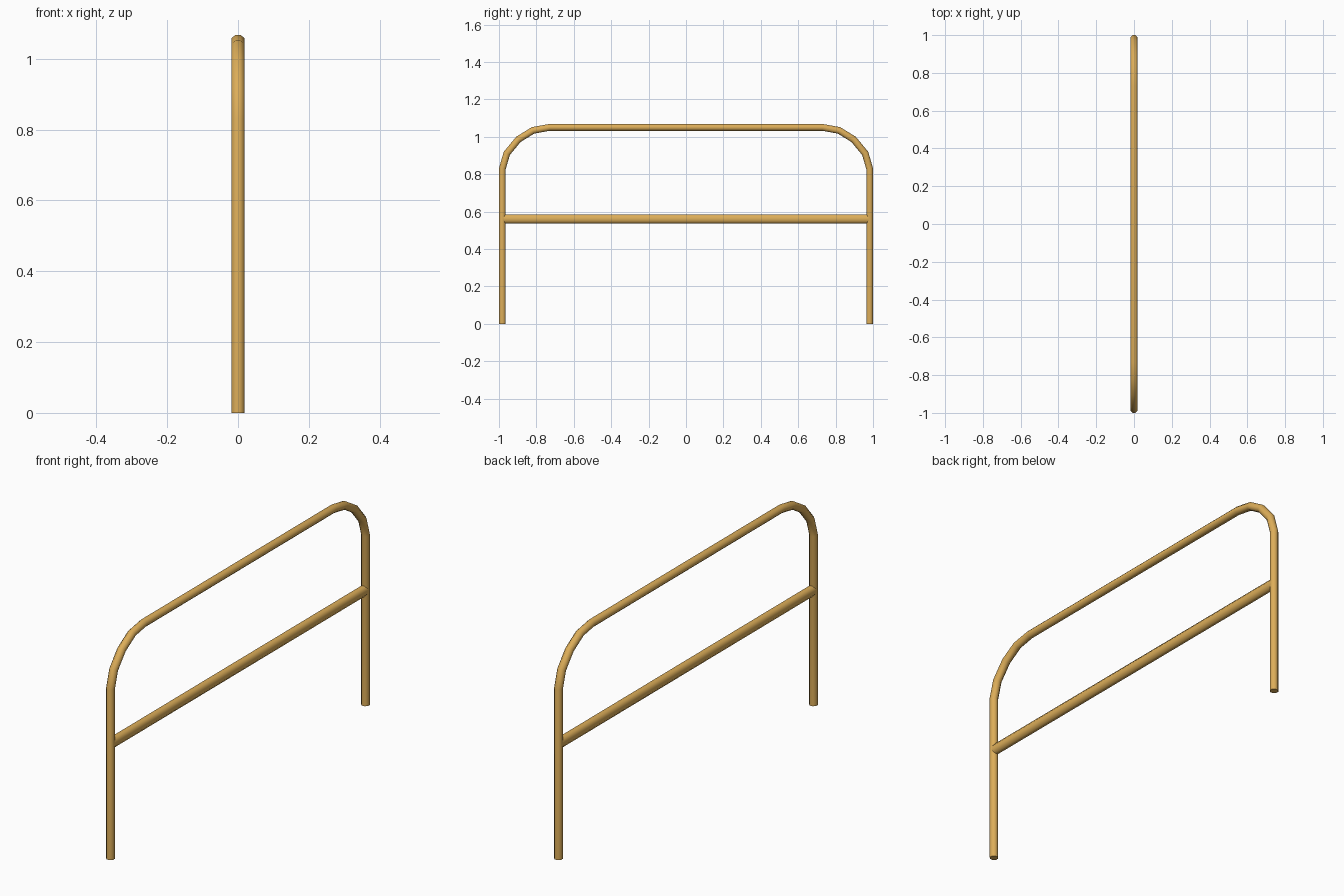
import bpy, bmesh, math
from mathutils import Vector

if "Cube" in bpy.data.objects:
    bpy.data.objects.remove(bpy.data.objects["Cube"])

SIDES = 8
paint = bpy.data.materials.new("ochre_paint")
paint.diffuse_color = (0.72, 0.42, 0.1, 1)
paint.use_nodes = True
paint.node_tree.nodes["Principled BSDF"].inputs["Base Color"].default_value = paint.diffuse_color


def tube(name, path, half_x, half_n):
    """Sweep a flat-sided octagon along a path of (y, z) points with mitred bends."""
    pts = [Vector((0, y, z)) for y, z in path]
    k = 1 / math.cos(math.pi / SIDES)
    bm = bmesh.new()
    rings = []
    for i, p in enumerate(pts):
        a = (p - pts[i - 1]).normalized() if i else (pts[1] - p).normalized()
        b = (pts[i + 1] - p).normalized() if i < len(pts) - 1 else a
        t = (a + b).normalized()
        normal = Vector((0, -t.z, t.y)) / t.dot(a)
        ring = []
        for s in range(SIDES):
            ang = 2 * math.pi * (s + 0.5) / SIDES
            ring.append(bm.verts.new(p + Vector((half_x * k * math.cos(ang), 0, 0))
                                     + normal * (half_n * k * math.sin(ang))))
        rings.append(ring)
    for r0, r1 in zip(rings, rings[1:]):
        for s in range(SIDES):
            n = (s + 1) % SIDES
            bm.faces.new((r0[s], r0[n], r1[n], r1[s]))
    bm.faces.new(rings[0])
    bm.faces.new(rings[-1])
    bmesh.ops.recalc_face_normals(bm, faces=bm.faces)
    mesh = bpy.data.meshes.new(name)
    bm.to_mesh(mesh)
    bm.free()
    mesh.materials.append(paint)
    ob = bpy.data.objects.new(name, mesh)
    bpy.context.collection.objects.link(ob)
    bpy.ops.object.select_all(action='DESELECT')
    ob.select_set(True)
    bpy.context.view_layer.objects.active = ob
    bpy.ops.object.shade_smooth_by_angle(angle=math.radians(60))
    return ob


# Bent hoop: two posts, rounded corners and top rail
half = [(0.982, 0), (0.982, 0.829), (0.958, 0.911), (0.896, 0.986),
        (0.818, 1.034), (0.73, 1.05)]
tube("hoop_frame", [(-y, z) for y, z in half] + half[::-1], 0.0185, 0.018)

# Taller middle rail between the posts
tube("middle_rail", [(-0.98, 0.56), (0.98, 0.56)], 0.0185, 0.025)
